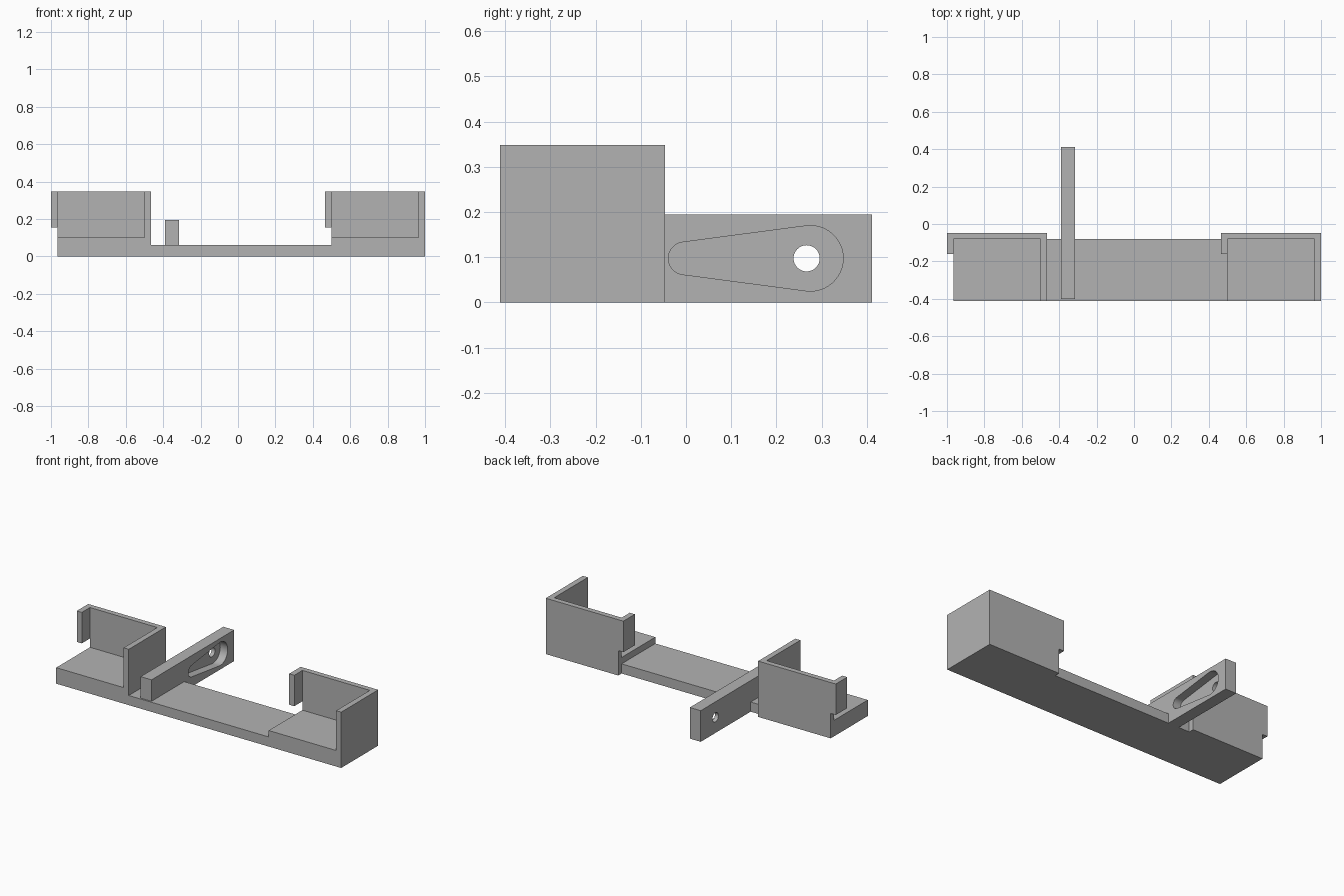
import bpy, bmesh
from math import asin, cos, sin, pi
from mathutils import Vector

if "Cube" in bpy.data.objects:
    bpy.data.objects.remove(bpy.data.objects["Cube"])

grey = bpy.data.materials.new("plain grey")
grey.use_nodes = True
colour = (0.45, 0.45, 0.45, 1)
grey.diffuse_color = colour
grey.node_tree.nodes["Principled BSDF"].inputs["Base Color"].default_value = colour


def prism(name, points, sweep):
    """Extrude a closed 3D outline along a vector."""
    bm = bmesh.new()
    face = bm.faces.new([bm.verts.new(p) for p in points])
    out = bmesh.ops.extrude_face_region(bm, geom=[face])
    moved = [v for v in out["geom"] if isinstance(v, bmesh.types.BMVert)]
    bmesh.ops.translate(bm, verts=moved, vec=sweep)
    bmesh.ops.recalc_face_normals(bm, faces=bm.faces)
    mesh = bpy.data.meshes.new(name)
    bm.to_mesh(mesh)
    bm.free()
    mesh.materials.append(grey)
    obj = bpy.data.objects.new(name, mesh)
    bpy.context.collection.objects.link(obj)
    return obj


def box(name, x0, x1, y0, y1, z0, z1):
    return prism(name, [(x0, y0, z0), (x1, y0, z0), (x1, y1, z0), (x0, y1, z0)],
                 Vector((0, 0, z1 - z0)))


def combine(target, other, operation):
    """Apply a boolean and discard the second solid."""
    mod = target.modifiers.new("combine", "BOOLEAN")
    mod.object, mod.operation, mod.solver = other, operation, "EXACT"
    bpy.context.view_layer.objects.active = target
    bpy.ops.object.modifier_apply(modifier=mod.name)
    bpy.data.objects.remove(other)


def arc(y, z, r, start, end, x, steps=24):
    return [(x, y + r * cos(start + (end - start) * i / steps),
             z + r * sin(start + (end - start) * i / steps)) for i in range(steps + 1)]


FRONT, INNER, BACK = -0.412, -0.08, -0.047
WALL, TOP = 0.035, 0.348

# Base with a raised platform at each end
outline = [(-0.965, 0), (0.99, 0), (0.99, 0.1), (0.5, 0.1), (0.5, 0.06),
           (-0.48, 0.06), (-0.48, 0.1), (-0.965, 0.1)]
bracket = prism("bracket", [(x, FRONT, z) for x, z in outline],
                Vector((0, INNER - FRONT, 0)))

# Two matching holders: side wall and back wall, with a hooked tab
for left in (-0.965, 0.5):
    right = left + 0.5
    plan = [(left, BACK), (left, INNER), (right - WALL, INNER),
            (right - WALL, FRONT), (right, FRONT), (right, BACK)]
    walls = prism("holder walls", [(x, y, 0) for x, y in plan], Vector((0, 0, TOP)))
    combine(bracket, walls, "UNION")
    tab = box("holder tab", left - WALL, left, -0.16, BACK, 0.155, TOP)
    combine(bracket, tab, "UNION")

# Arm with a tapered pocket and a shaft hole
arm = box("arm", -0.39, -0.315, -0.402, 0.412, 0, 0.194)
small_y, big_y, mid_z, small_r, big_r = -0.003, 0.2755, 0.0975, 0.036, 0.0725
lean = pi / 2 + asin((small_r - big_r) / (big_y - small_y)) * -1
lean = pi - lean if lean < pi / 2 else lean
pocket = prism("pocket cutter",
               arc(big_y, mid_z, big_r, -lean, lean, -0.366)
               + arc(small_y, mid_z, small_r, lean, 2 * pi - lean, -0.366),
               Vector((0.1, 0, 0)))
combine(arm, pocket, "DIFFERENCE")
hole = prism("hole cutter", arc(0.267, mid_z, 0.029, 0, 2 * pi * 31 / 32, -0.45, 31),
             Vector((0.12, 0, 0)))
combine(arm, hole, "DIFFERENCE")
combine(bracket, arm, "UNION")

# Merge coplanar faces and smooth only the curved walls
bm = bmesh.new()
bm.from_mesh(bracket.data)
bmesh.ops.remove_doubles(bm, verts=bm.verts, dist=0.0001)
bmesh.ops.dissolve_limit(bm, angle_limit=0.01, verts=bm.verts, edges=bm.edges)
bm.to_mesh(bracket.data)
bm.free()
bracket.select_set(True)
bpy.context.view_layer.objects.active = bracket
bpy.ops.object.shade_smooth_by_angle(angle=0.5)
